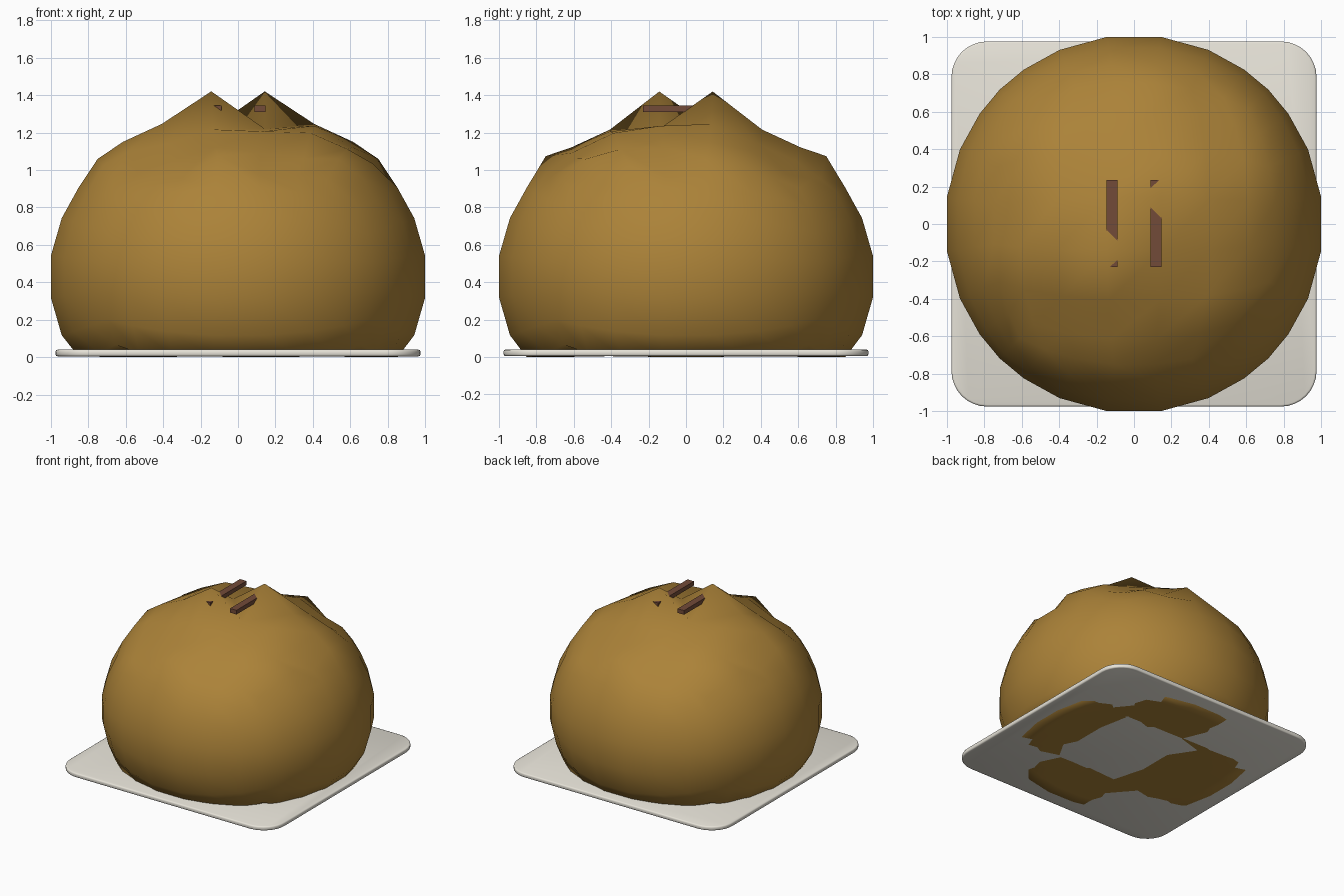
import bpy, bmesh, math
from mathutils import Vector

if "Cube" in bpy.data.objects:
    bpy.data.objects.remove(bpy.data.objects["Cube"])


def material(name, rgb):
    m = bpy.data.materials.new(name)
    m.diffuse_color = (*rgb, 1)
    m.use_nodes = True
    m.node_tree.nodes["Principled BSDF"].inputs["Base Color"].default_value = m.diffuse_color
    return m


def make_object(name, bm, mat, smooth=True):
    me = bpy.data.meshes.new(name)
    bmesh.ops.recalc_face_normals(bm, faces=bm.faces[:])
    for f in bm.faces:
        f.smooth = smooth
    bm.to_mesh(me)
    bm.free()
    me.materials.append(mat)
    ob = bpy.data.objects.new(name, me)
    bpy.context.collection.objects.link(ob)
    return ob


dough = material("golden dough", (0.41, 0.225, 0.04))
paper = material("off white paper", (0.80, 0.77, 0.69))
filling = material("brown filling", (0.17, 0.07, 0.04))

# Twisted pleat heights for one quarter of the top; alternate quarters flip sign
PLEAT = {(1, 1): .10, (3, 1): .02, (1, 3): -.01, (3, 3): -.03, (5, 1): .03,
         (5, 3): .02, (3, 5): -.03, (5, 5): -.04, (7, 1): .04, (1, 7): .055,
         (7, 3): .03, (3, 7): -.04}


def pleat(i, j):
    sign = 1
    while not (i > 0 and j > 0):
        i, j, sign = j, -i, -sign
    return sign * PLEAT.get((i, j), 0)


# Bun: gridded cube rounded to a sphere, squashed, flattened below, pleated on top
bm = bmesh.new()
bmesh.ops.create_cube(bm, size=2)
bmesh.ops.subdivide_edges(bm, edges=bm.edges[:], cuts=6, use_grid_fill=True)
centre = {}
for v in bm.verts:
    i, j, k = (round(c * 7) for c in v.co)
    n = Vector((i, j, k)).normalized() * 1.02
    a = abs(n.z)
    t = min(1, max(0, (a - .14) / .86)) ** 2
    bulge = 1 + .045 * math.sin(math.pi * t)
    z = .43 + n.z * (.77 + .1 * a * a)
    if k == 7:
        z += pleat(i, j)
        if abs(i) == 1 and abs(j) == 1:
            z += .02
            centre[(i, j)] = v
    if z < .01:
        z = .005 + .005 * math.sin(5 * n.x + 1) * math.cos(4 * n.y)
    v.co = (n.x * bulge, n.y * bulge, z)
# valley crossing the middle between the two peaks
bmesh.ops.connect_verts(bm, verts=[centre[(1, -1)], centre[(-1, 1)]])
make_object("bun", bm, dough)

# Paper sheet: rounded square with softened rims
bm = bmesh.new()
half, r, steps = .975, .19, 8
ring = []
for q in range(4):
    cx = (half - r) * (1 if q in (0, 3) else -1)
    cy = (half - r) * (1 if q in (0, 1) else -1)
    for s in range(steps + 1):
        a = math.pi / 2 * (q + s / steps)
        ring.append(bm.verts.new((cx + r * math.cos(a), cy + r * math.sin(a), .005)))
base = bm.faces.new(ring)
ext = bmesh.ops.extrude_face_region(bm, geom=[base])
for v in ext["geom"]:
    if isinstance(v, bmesh.types.BMVert):
        v.co.z = .04
sheet = make_object("paper_sheet", bm, paper)
bev = sheet.modifiers.new("soft rim", "BEVEL")
bev.width = .01
bev.segments = 2
bev.limit_method = "ANGLE"
bev.angle_limit = math.radians(60)

# Two strips of filling lying across the top
for side, name in ((-1, "filling_strip_left"), (1, "filling_strip_right")):
    bm = bmesh.new()
    bmesh.ops.create_cube(bm, size=1)
    for v in bm.verts:
        v.co = (side * .118 + v.co.x * .058, .003 + v.co.y * .466, 1.328 + v.co.z * .034)
    make_object(name, bm, filling, smooth=False)
